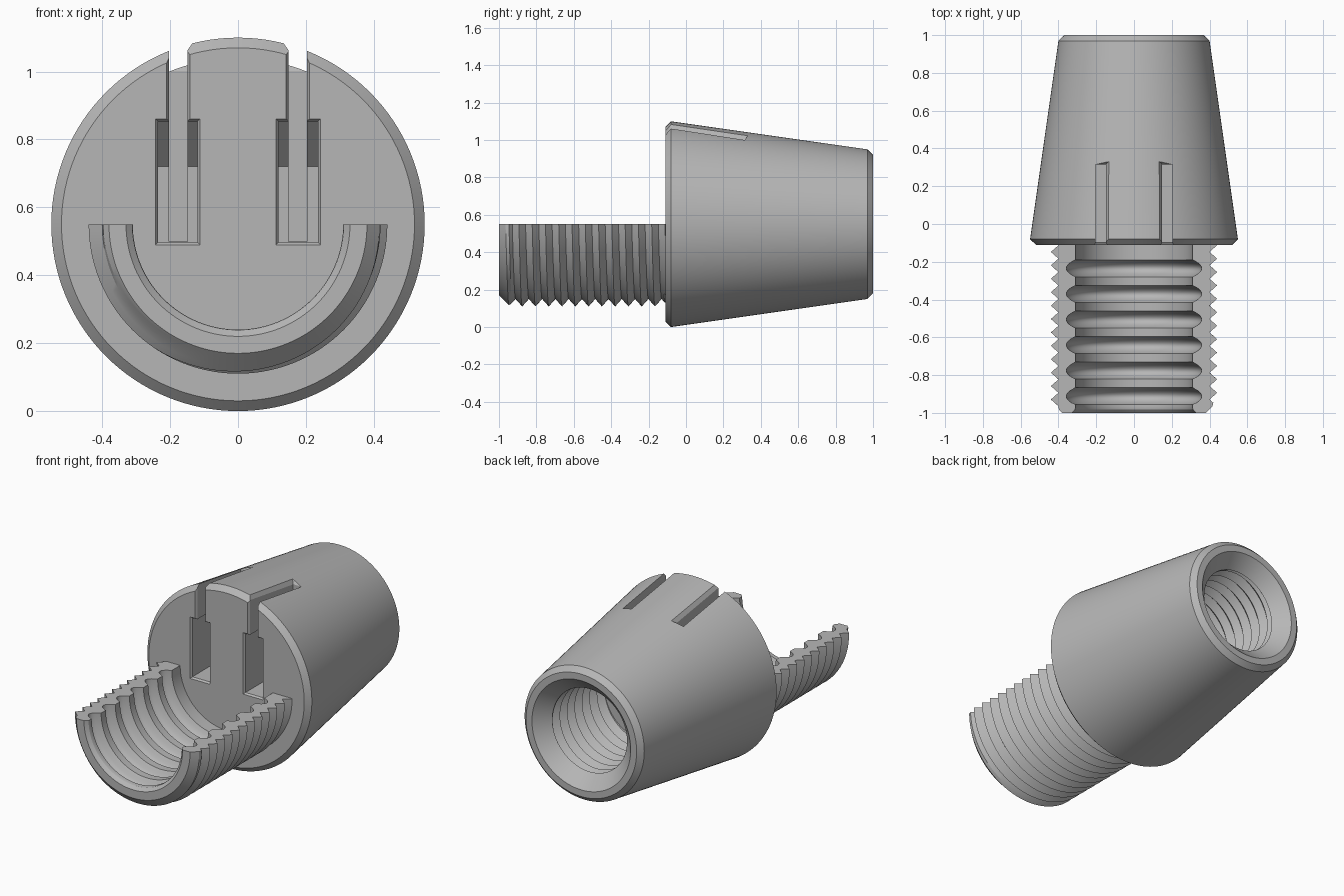
import bpy, bmesh, math
from math import cos, sin, pi, sqrt

AXIS = 0.55      # height of the long axis
PITCH = 0.071    # thread pitch

cube = bpy.data.objects.get("Cube")
if cube:
    bpy.data.objects.remove(cube, do_unlink=True)

grey = bpy.data.materials.new("plain grey")
grey.use_nodes = True
grey.diffuse_color = (0.47, 0.47, 0.47, 1)
grey.node_tree.nodes["Principled BSDF"].inputs["Base Color"].default_value = (0.47, 0.47, 0.47, 1)


def finish(bm, name):
    mesh = bpy.data.meshes.new(name)
    bm.to_mesh(mesh)
    bm.free()
    mesh.materials.append(grey)
    obj = bpy.data.objects.new(name, mesh)
    bpy.context.collection.objects.link(obj)
    return obj


def activate(obj):
    bpy.ops.object.select_all(action="DESELECT")
    obj.select_set(True)
    bpy.context.view_layer.objects.active = obj


def smooth(obj):
    activate(obj)
    bpy.ops.object.shade_smooth_by_angle(angle=math.radians(25))


def sweep(name, profile, start, end, steps, ring=False, caps=False, recalc=True):
    """Turn profile(angle) -> [(radius, y)] around the long axis."""
    bm = bmesh.new()
    columns = []
    for i in range(steps + 1):
        a = start + (end - start) * i / steps
        columns.append([bm.verts.new((r * cos(a), y, AXIS + r * sin(a)))
                        for r, y in profile(a)])
    n = len(columns[0])
    for p, q in zip(columns, columns[1:]):
        for k in range(n if ring else n - 1):
            m = (k + 1) % n
            bm.faces.new((p[k], p[m], q[m], q[k]))
    if caps:
        bm.faces.new(columns[0])
        bm.faces.new(columns[-1])
    bmesh.ops.remove_doubles(bm, verts=bm.verts, dist=1e-5)
    bmesh.ops.dissolve_degenerate(bm, edges=bm.edges, dist=1e-5)
    if recalc:
        bmesh.ops.recalc_face_normals(bm, faces=bm.faces)
    return finish(bm, name)


def helix(a, y0, y1, base, depth, end_r):
    """Rows of a V thread at one angle, flattened at both ends."""
    rows = []
    count = int((y1 - y0) / PITCH * 4) + 12
    for k in range(-6, count):
        y = y0 + k * PITCH / 4 - PITCH * a / (2 * pi)
        r = base + depth * (0, 0.5, 1, 0.5)[k % 4]
        if y <= y0 or y >= y1:
            r = end_r
        rows.append((r, min(max(y, y0), y1)))
    return rows


# Tapered body with a stepped blind bore in the back
BODY = [(0, -0.11), (0.52, -0.11), (0.55, -0.08), (0.40, 0.97), (0.37, 1.0),
        (0.33, 1.0), (0.25, 0.92), (0.29, 0.92), (0.29, 0.42), (0, 0.42)]
body = sweep("tapered_body", lambda a: BODY, 0, 2 * pi, 128)


def hull(points):
    bm = bmesh.new()
    for p in points:
        bm.verts.new(p)
    bmesh.ops.convex_hull(bm, input=bm.verts)
    bmesh.ops.recalc_face_normals(bm, faces=bm.faces)
    cutter = finish(bm, "cutter")
    cutter.hide_render = True
    return cutter


def box(x0, x1, y0, y1, z0, z1):
    return hull([(x, y, z) for x in (x0, x1) for y in (y0, y1) for z in (z0, z1)])


def cut(cutter):
    activate(body)
    mod = body.modifiers.new("cut", "BOOLEAN")
    mod.operation = "DIFFERENCE"
    mod.solver = "EXACT"
    mod.object = cutter
    bpy.ops.object.modifier_apply(modifier=mod.name)
    bpy.data.objects.remove(cutter, do_unlink=True)


def front_lip(x0, x1, z0, z1, w):
    """Flared edge around an opening in the front face."""
    return hull([(x, y, z) for y, g in ((-0.13, 2.5 * w), (-0.098, 0))
                 for x in (x0 - g, x1 + g) for z in (z0 - g, z1 + g)])


def surface_z(y):
    r = 0.55 - (y + 0.08) * 0.15 / 1.05
    return AXIS + sqrt(r * r - 0.175 ** 2)


# Pair of keyhole slots: narrow through slot, wide pocket, softened lips
for s in (-1, 1):
    c = 0.1775 * s
    x0, x1 = sorted((0.149 * s, 0.203 * s))
    cut(box(x0, x1, -0.2, 0.315, 0.499, 1.3))
    cut(hull([(c + h * 0.058, y, z) for h in (-1, 1)
              for y, z in ((-0.2, 0.497), (0.25, 0.497), (0.25, 0.72),
                           (0.12, 0.853), (-0.2, 0.853))]))
    cut(front_lip(c - 0.0575, c + 0.0575, 0.4975, 0.8525, 0.009))
    cut(front_lip(x0 + 0.0005, x1 - 0.0005, 0.86, 1.2, 0.008))
    cut(hull([(x, y, surface_z(y) + dz)
              for dz, g in ((-0.012, 0.0), (0.02, 0.02))
              for x in (x0 - g + 0.0005, x1 + g - 0.0005)
              for y in (-0.2, 0.314 + g)]))
smooth(body)

# Threaded lining of the back bore
bore = sweep("bore_thread",
             lambda a: helix(a, 0.42, 0.92, 0.25, 0.035, 0.25),
             0, 2 * pi, 96, recalc=False)
bm = bmesh.new()
bm.from_mesh(bore.data)
inward = sum(f.normal.x * f.calc_center_median().x for f in bm.faces)
if inward > 0:
    bmesh.ops.reverse_faces(bm, faces=bm.faces)
bm.to_mesh(bore.data)
bm.free()
smooth(bore)


# Half pipe: screw thread outside, rounded ring grooves inside
def half_pipe(a):
    outer = [(min(r, 0.38 + (y + 1)), y)
             for r, y in helix(a, -1.0, -0.1, 0.40, 0.04, 0.40)]
    inner = []
    for i in range(101):
        y = -0.1 - 0.9 * i / 100
        wave = 0.25 + 0.75 * cos(2 * pi * (y + 0.912) / 0.1355)
        r = 0.31
        if y < -0.17 and wave > 0:
            r += 0.048 * wave ** 0.6
        inner.append((max(r, 0.33 - (y + 1)), y))
    return outer + inner


smooth(sweep("threaded_half_pipe", half_pipe, -pi, 0, 64, ring=True, caps=True))
